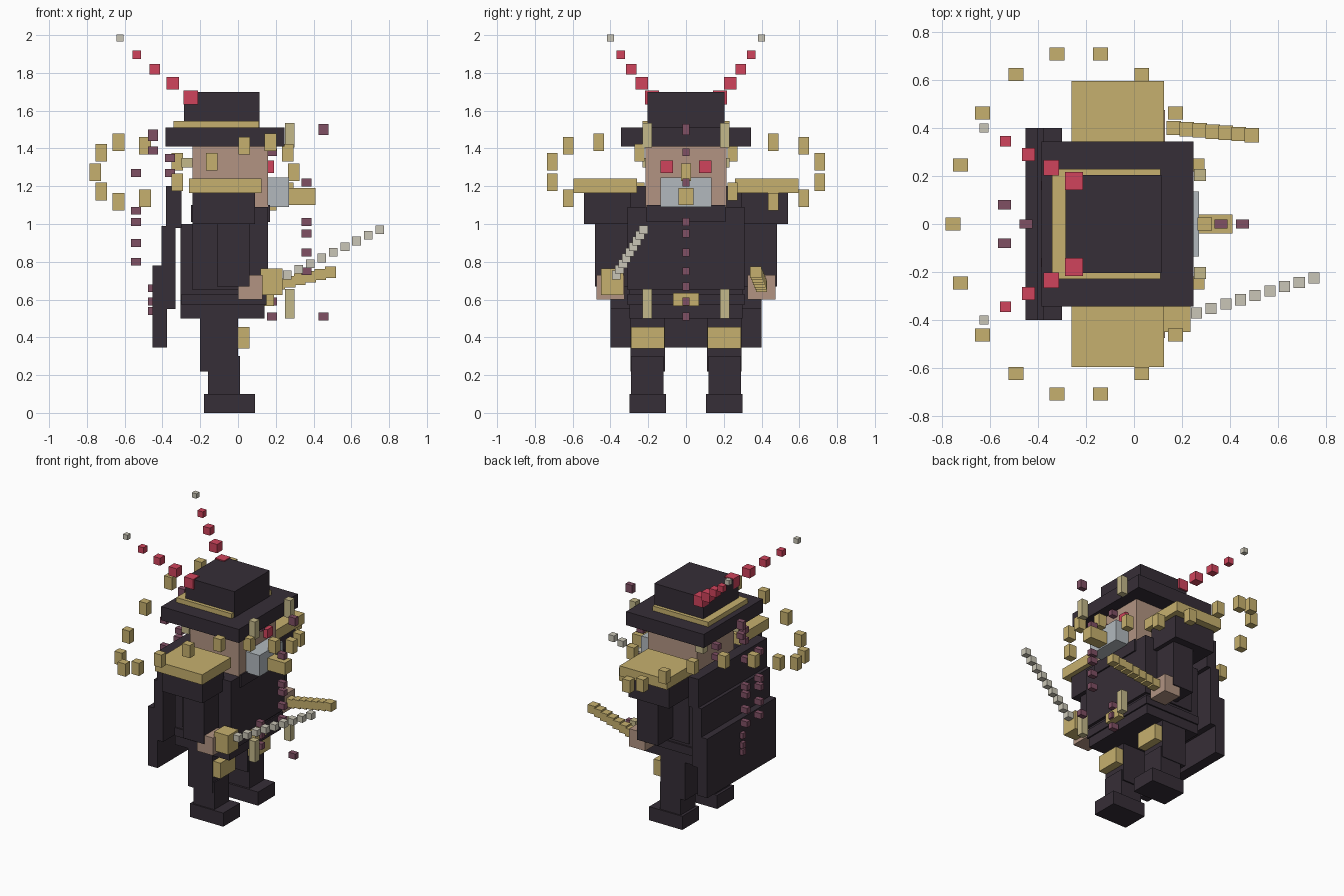
import bpy
import math
from mathutils import Vector

cube = bpy.data.objects.get("Cube")
if cube:
    bpy.data.objects.remove(cube, do_unlink=True)


def make_material(name, rgb):
    lin = [((c / 255 + 0.055) / 1.055) ** 2.4 for c in rgb]
    m = bpy.data.materials.new(name)
    m.use_nodes = True
    m.diffuse_color = (*lin, 1)
    m.node_tree.nodes["Principled BSDF"].inputs["Base Color"].default_value = (*lin, 1)
    return m


DARK = make_material("dark cloth", (54, 46, 55))
GOLD = make_material("gold", (198, 176, 110))
SKIN = make_material("skin", (178, 148, 130))
RED = make_material("red", (208, 68, 92))
PURPLE = make_material("purple", (128, 80, 100))
GREY = make_material("beard grey", (178, 185, 190))
STEEL = make_material("pale steel", (202, 198, 183))
KHAKI = make_material("khaki", (196, 184, 138))

FACES = [(0, 1, 3, 2), (4, 6, 7, 5), (0, 4, 5, 1), (2, 3, 7, 6), (0, 2, 6, 4), (1, 5, 7, 3)]


def cubes(name, items, mat):
    """One object made of several boxes, each given by centre and size."""
    verts, faces = [], []
    for centre, size in items:
        base = len(verts)
        for i in range(8):
            sign = (i >> 2 & 1, i >> 1 & 1, i & 1)
            verts.append([c + s * (k - 0.5) for c, s, k in zip(centre, size, sign)])
        faces += [[base + v for v in f] for f in FACES]
    mesh = bpy.data.meshes.new(name)
    mesh.from_pydata(verts, [], faces)
    mesh.materials.append(mat)
    obj = bpy.data.objects.new(name, mesh)
    bpy.context.collection.objects.link(obj)
    return obj


def box(name, x, y, z, mat):
    """Box from its ranges."""
    spans = (x, y, z)
    return cubes(name, [([sum(s) / 2 for s in spans], [s[1] - s[0] for s in spans])], mat)


def pair(name, x, y, z, mat):
    """Box on the +y side and its mirror image."""
    box(name + "_a", x, y, z, mat)
    box(name + "_b", x, (-y[1], -y[0]), z, mat)


def row(name, start, end, count, size, mat):
    """Evenly spaced boxes between two points."""
    a, b = Vector(start), Vector(end)
    return cubes(name, [(a.lerp(b, i / (count - 1)), size) for i in range(count)], mat)


# Legs
pair("boot", (-0.18, 0.09), (0.105, 0.30), (0, 0.10), DARK)
pair("shin", (-0.16, 0.01), (0.12, 0.29), (0.10, 0.30), DARK)
pair("thigh", (-0.20, 0.0), (0.11, 0.295), (0.22, 0.50), DARK)
pair("knee_guard", (0.0, 0.06), (0.115, 0.29), (0.34, 0.455), GOLD)

# Coat and belt
box("chest", (-0.24, 0.16), (-0.31, 0.31), (0.65, 1.09), DARK)
box("coat", (-0.305, 0.14), (-0.30, 0.30), (0.50, 1.0), DARK)
box("collar", (-0.25, 0.17), (-0.21, 0.21), (1.01, 1.10), DARK)
box("belt", (-0.30, 0.15), (-0.31, 0.31), (0.57, 0.63), DARK)
box("belt_buckle", (0.14, 0.19), (-0.068, 0.068), (0.565, 0.635), GOLD)
pair("hanging_strap", (0.25, 0.30), (0.18, 0.23), (0.50, 0.655), KHAKI)

# Cape in three stepped panels
box("cape_top", (-0.38, -0.30), (-0.40, 0.40), (0.98, 1.20), DARK)
box("cape_middle", (-0.405, -0.33), (-0.40, 0.40), (0.55, 0.99), DARK)
box("cape_bottom", (-0.453, -0.375), (-0.40, 0.40), (0.345, 0.78), DARK)

# Arms
pair("shoulder", (-0.24, 0.09), (0.29, 0.54), (1.0, 1.168), DARK)
pair("arm", (-0.11, 0.06), (0.31, 0.483), (0.67, 1.0), DARK)
pair("hand", (0.0, 0.13), (0.325, 0.475), (0.60, 0.73), SKIN)
pair("epaulette", (-0.26, 0.125), (0.26, 0.595), (1.165, 1.24), GOLD)

# Head
box("head", (-0.24, 0.16), (-0.215, 0.215), (1.09, 1.42), SKIN)
pair("eye", (0.16, 0.19), (0.07, 0.135), (1.27, 1.335), RED)
box("beard", (0.15, 0.27), (-0.135, 0.135), (1.09, 1.245), GREY)
box("beard_clasp", (0.26, 0.41), (-0.04, 0.04), (1.10, 1.19), GOLD)

# Hat
box("hat_brim", (-0.385, 0.247), (-0.343, 0.343), (1.41, 1.51), DARK)
box("hat_band", (-0.342, 0.11), (-0.23, 0.23), (1.51, 1.545), GOLD)
box("hat_crown", (-0.285, 0.115), (-0.205, 0.205), (1.51, 1.70), DARK)
pair("hat_strap", (0.25, 0.30), (0.18, 0.23), (1.405, 1.535), KHAKI)
pair("back_strap", (-0.30, -0.24), (0.18, 0.23), (1.30, 1.35), KHAKI)

# Swept plumes of shrinking cubes
for label, side in (("a", 1), ("b", -1)):
    plume = []
    for i in range(4):
        s = 0.075 - 0.01 * i
        plume.append(((-0.25 - 0.095 * i, side * (0.18 + 0.055 * i), 1.67 + 0.075 * i),
                      (s, s, s)))
    cubes("plume_" + label, plume, RED)
    cubes("plume_tip_" + label, [((-0.625, side * 0.40, 1.985), (0.036, 0.036, 0.036))], STEEL)

# Sword and curved sidearm
box("sword_hilt", (0.12, 0.235), (-0.45, -0.33), (0.625, 0.765), GOLD)
row("sword_blade", (0.26, -0.37, 0.73), (0.75, -0.225, 0.97), 9, (0.046, 0.046, 0.046), STEEL)
row("sidearm", (0.165, 0.40, 0.67), (0.49, 0.37, 0.745), 7, (0.06, 0.06, 0.06), GOLD)

# Wavy ring of gold blocks around the shoulders
ring = []
for i in range(18):
    a = math.radians(20 * i)
    ring.append(((-0.23 + 0.525 * math.cos(a), 0.72 * math.sin(a), 1.275 - 0.16 * math.sin(2 * a)),
                 (0.062, 0.055, 0.093)))
cubes("floating_ring", ring, GOLD)

# Small floating motes, grouped in columns by x and y
columns = [
    (-0.54, 0.08, (1.27, 1.07, 1.01, 0.90, 0.80)),
    (-0.45, 0, (1.47, 1.39, 0.66, 0.59, 0.54)),
    (-0.36, 0.16, (1.35, 1.27, 0.70, 0.61)),
    (0.18, 0, (1.38, 0.67, 0.59, 0.51)),
    (0.362, 0, (1.22, 1.01, 0.95, 0.85, 0.75)),
    (0.452, 0, (1.50, 0.51)),
]
motes = []
for x, y, heights in columns:
    for side in ((1, -1) if y else (1,)):
        for z in heights:
            tall = 0.06 if z > 1.45 else 0.042
            motes.append(((x, y * side, z), (0.054, 0.038, tall)))
cubes("floating_motes", motes, PURPLE)
